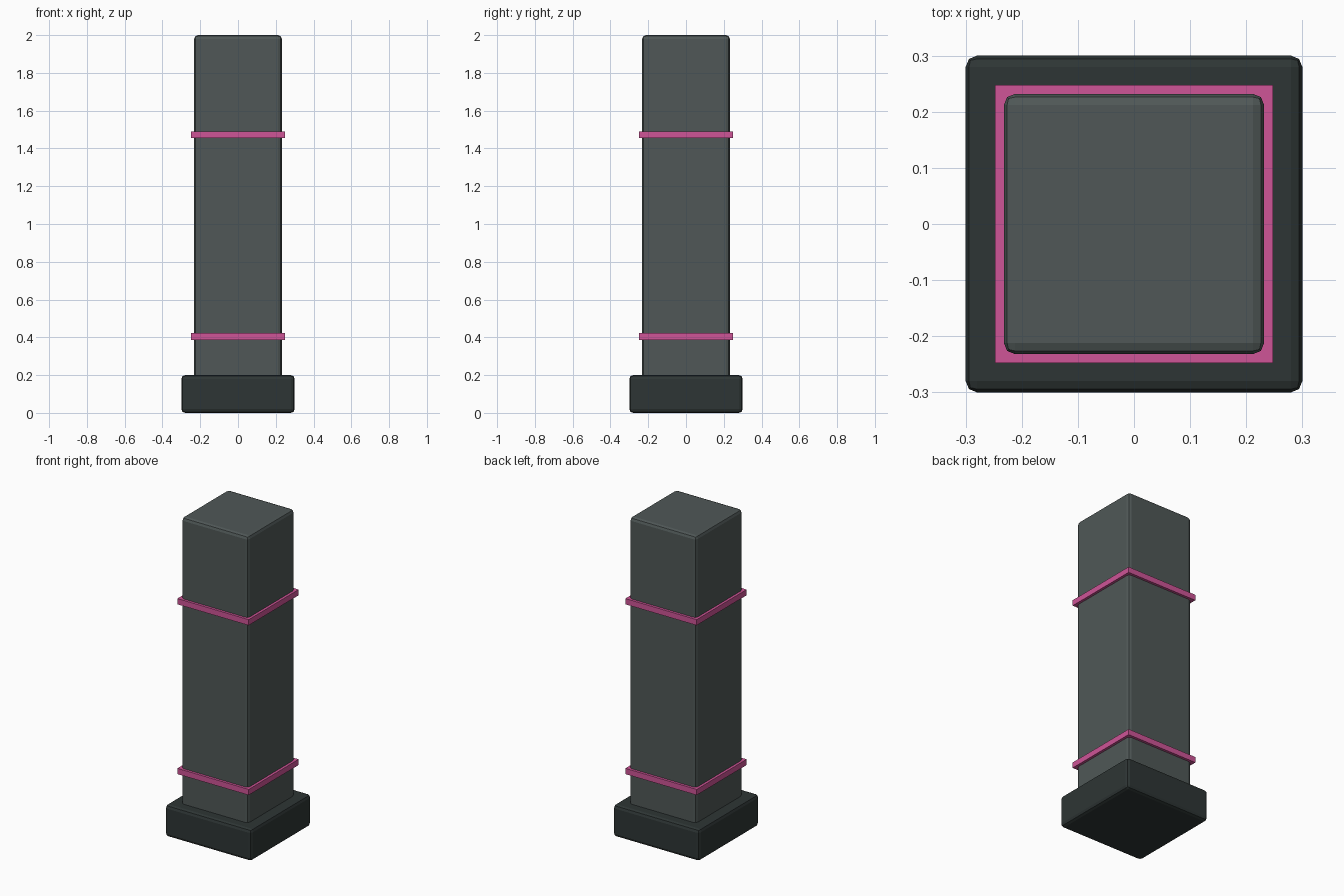
import bpy
import bmesh

cube = bpy.data.objects.get("Cube")
if cube:
    bpy.data.objects.remove(cube, do_unlink=True)


def material(name, rgb):
    mat = bpy.data.materials.new(name)
    mat.use_nodes = True
    mat.diffuse_color = (*rgb, 1)
    mat.node_tree.nodes["Principled BSDF"].inputs["Base Color"].default_value = (*rgb, 1)
    return mat


def block(name, half, bottom, top, mat, bevel=0.0):
    """Square block between two heights, with optional rounded edges."""
    bm = bmesh.new()
    bmesh.ops.create_cube(bm, size=1)
    for v in bm.verts:
        v.co.x *= 2 * half
        v.co.y *= 2 * half
        v.co.z = top if v.co.z > 0 else bottom
    mesh = bpy.data.meshes.new(name)
    bm.to_mesh(mesh)
    bm.free()
    mesh.materials.append(mat)
    obj = bpy.data.objects.new(name, mesh)
    bpy.context.collection.objects.link(obj)
    if bevel:
        mod = obj.modifiers.new("rounded_edges", "BEVEL")
        mod.width = bevel
        mod.segments = 2
    return obj


stone = material("slate_grey", (0.079, 0.097, 0.095))
dark = material("dark_slate", (0.027, 0.036, 0.035))
pink = material("pink", (0.62, 0.09, 0.31))

# Plinth and shaft
block("base", 0.3, 0, 0.2, dark, 0.02)
block("column", 0.232, 0.01, 2, stone, 0.02)

# Thin bands around the shaft
for name, z in (("lower_band", 0.405), ("upper_band", 1.472)):
    block(name, 0.248, z - 0.018, z + 0.018, pink)
